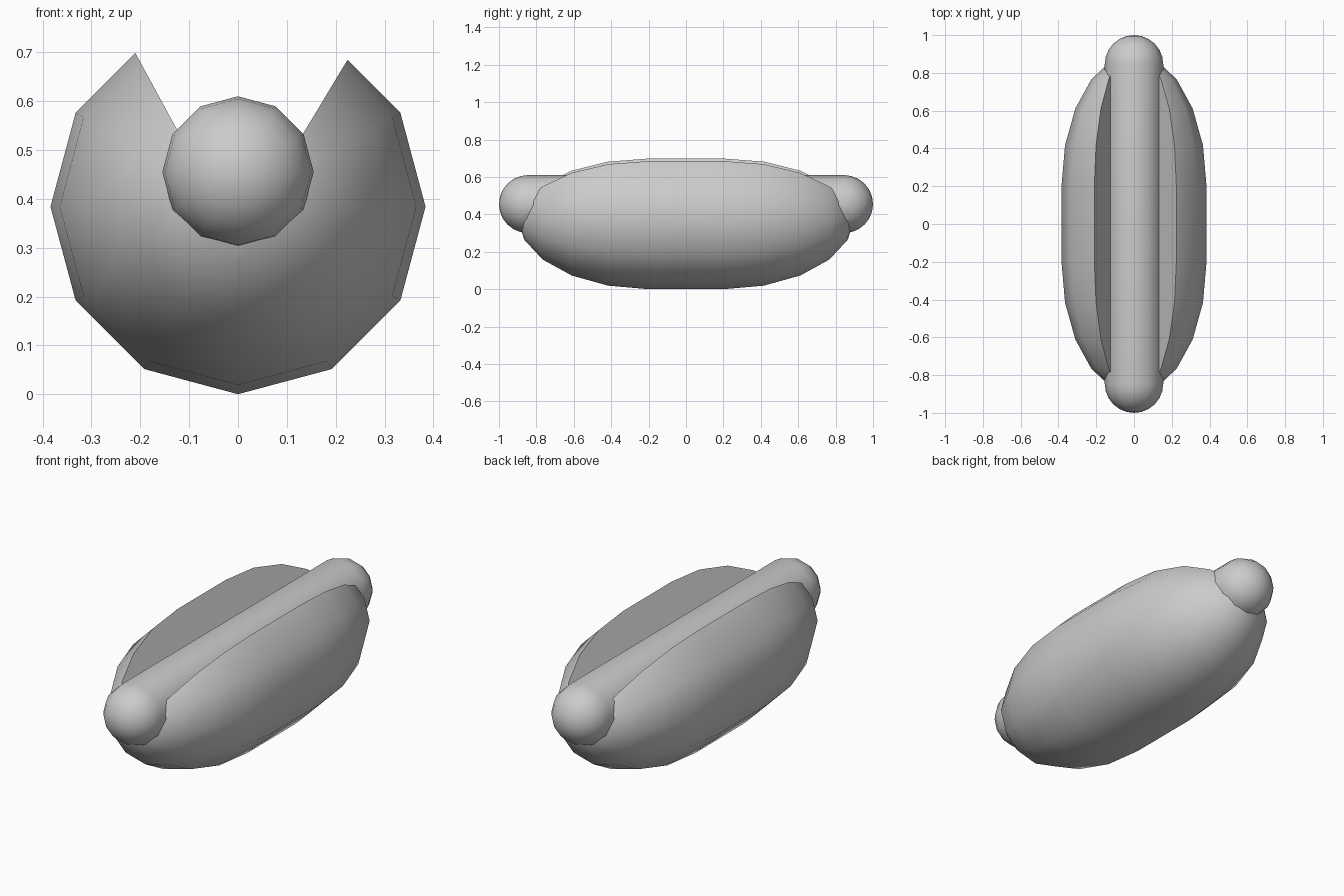
import bpy, bmesh
from math import sin, cos, pi, radians

if "Cube" in bpy.data.objects:
    bpy.data.objects.remove(bpy.data.objects["Cube"])

SIDES = 12


def make_object(name, bm):
    bmesh.ops.recalc_face_normals(bm, faces=bm.faces)
    mesh = bpy.data.meshes.new(name)
    bm.to_mesh(mesh)
    bm.free()
    ob = bpy.data.objects.new(name, mesh)
    bpy.context.collection.objects.link(ob)
    return ob


def capsule(name, radius, straight, cap, z, rings):
    """Capsule along y: straight half-length, then elliptical caps."""
    half = [(straight + cap * sin(i * pi / 2 / rings), radius * cos(i * pi / 2 / rings))
            for i in range(rings)]
    profile = [(-y, r) for y, r in reversed(half)] + half
    bm = bmesh.new()
    loops = [[bm.verts.new((r * cos(2 * pi * k / SIDES), y, z + r * sin(2 * pi * k / SIDES)))
              for k in range(SIDES)] for y, r in profile]
    for a, b in zip(loops, loops[1:]):
        for k in range(SIDES):
            n = (k + 1) % SIDES
            bm.faces.new((a[k], a[n], b[n], b[k]))
    for loop, sign in ((loops[0], -1), (loops[-1], 1)):
        tip = bm.verts.new((0, sign * (straight + cap), z))
        for k in range(SIDES):
            bm.faces.new((loop[k], loop[(k + 1) % SIDES], tip))
    return make_object(name, bm)


def smooth(ob):
    bpy.ops.object.select_all(action='DESELECT')
    ob.select_set(True)
    bpy.context.view_layer.objects.active = ob
    bpy.ops.object.shade_smooth_by_angle(angle=radians(42))


# Bun and sausage
bun = capsule("bun", 0.384, 0.2, 0.7, 0.384, 5)
sausage = capsule("sausage", 0.155, 0.845, 0.155, 0.455, 6)

# V-shaped wedge that opens the top of the bun
bm = bmesh.new()
wedge = [(0.0, 0.312), (0.414, 1.0), (-0.374, 1.0)]
face = bm.faces.new([bm.verts.new((x, -1.2, z)) for x, z in wedge])
ext = bmesh.ops.extrude_face_region(bm, geom=[face])
verts = [v for v in ext["geom"] if isinstance(v, bmesh.types.BMVert)]
bmesh.ops.translate(bm, verts=verts, vec=(0, 2.4, 0))
if face.is_valid and len([f for f in bm.faces if len(f.verts) == 3]) < 2:
    bmesh.ops.holes_fill(bm, edges=bm.edges)
cutter = make_object("slit_cutter", bm)
cutter.hide_render = True

mod = bun.modifiers.new("slit", 'BOOLEAN')
mod.operation = 'DIFFERENCE'
mod.solver = 'EXACT'
mod.object = cutter
bpy.context.view_layer.objects.active = bun
bpy.ops.object.modifier_apply(modifier=mod.name)
bpy.data.objects.remove(cutter)

smooth(bun)
smooth(sausage)
